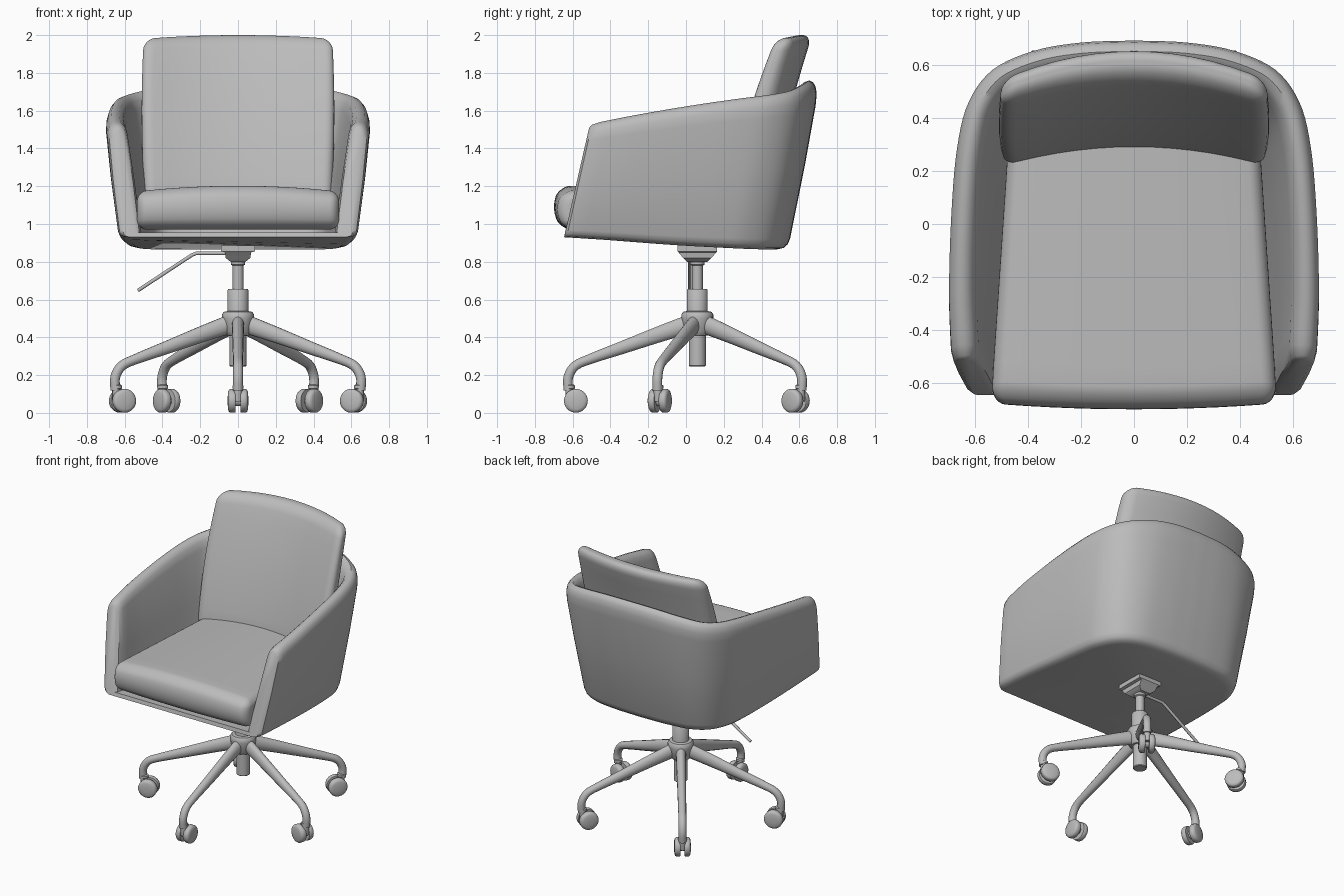
import bpy, bmesh, math
from mathutils import Vector, Matrix

cube = bpy.data.objects.get("Cube")
if cube:
    bpy.data.objects.remove(cube, do_unlink=True)

GREY = (0.5, 0.5, 0.5, 1)
mat = bpy.data.materials.new("plain grey")
mat.use_nodes = True
mat.diffuse_color = GREY
mat.node_tree.nodes["Principled BSDF"].inputs["Base Color"].default_value = GREY

HUB = Vector((0, 0.06, 0))
parts = []


def finish(name, bm, matrix=Matrix()):
    bmesh.ops.recalc_face_normals(bm, faces=bm.faces)
    mesh = bpy.data.meshes.new(name)
    bm.to_mesh(mesh)
    bm.free()
    mesh.materials.append(mat)
    ob = bpy.data.objects.new(name, mesh)
    ob.matrix_world = matrix
    bpy.context.collection.objects.link(ob)
    parts.append(ob)
    return ob


def spline(points, steps):
    """Smooth curve through the given points."""
    p = [Vector(q) for q in points]
    p = [2 * p[0] - p[1]] + p + [2 * p[-1] - p[-2]]
    out = []
    for a, b, c, d in zip(p, p[1:], p[2:], p[3:]):
        for k in range(steps):
            t = k / steps
            out.append(0.5 * (2 * b + (c - a) * t + (2 * a - 5 * b + 4 * c - d) * t ** 2
                              + (3 * b - a - 3 * c + d) * t ** 3))
    return out + [p[-2]]


def skin(bm, rows, closed):
    for a, b in zip(rows, rows[1:]):
        n = len(a)
        for i in range(n if closed else n - 1):
            j = (i + 1) % n
            bm.faces.new((a[i], a[j], b[j], b[i]))


def cap_ends(bm, rows):
    bm.faces.new(rows[0])
    bm.faces.new(rows[-1])


def lathe(name, profile, matrix, sides=28):
    """Turned part from (radius, height) pairs, capped at both ends."""
    bm = bmesh.new()
    rows = [[bm.verts.new((r * math.cos(k * math.tau / sides), r * math.sin(k * math.tau / sides), z))
             for k in range(sides)] for r, z in profile]
    skin(bm, rows, True)
    cap_ends(bm, rows)
    return finish(name, bm, matrix)


def tube(name, path, radii, matrix=Matrix(), sides=14):
    """Oval bar along a path in a vertical plane; radii are (wide, tall) pairs."""
    bm = bmesh.new()
    rows = []
    for i, p in enumerate(path):
        tan = (path[min(i + 1, len(path) - 1)] - path[max(i - 1, 0)]).normalized()
        side = Vector((0, 1, 0))
        up = tan.cross(side)
        wide, tall = radii[i]
        rows.append([bm.verts.new(p + side * wide * math.cos(k * math.tau / sides)
                                  + up * tall * math.sin(k * math.tau / sides))
                     for k in range(sides)])
    skin(bm, rows, True)
    cap_ends(bm, rows)
    return finish(name, bm, matrix)


def cushion(name, low, high, radius, shape):
    """Rounded box, sliced finely enough to bend with the shape function."""
    bm = bmesh.new()
    bmesh.ops.create_cube(bm, size=1)
    low, high = Vector(low), Vector(high)
    for v in bm.verts:
        v.co = Vector([low[k] + (v.co[k] + 0.5) * (high[k] - low[k]) for k in range(3)])
    bmesh.ops.bevel(bm, geom=bm.edges[:], offset=radius, segments=6, profile=0.5, affect='EDGES')
    for axis in range(3):
        normal = Vector((0, 0, 0))
        normal[axis] = 1
        a, b = low[axis] + radius, high[axis] - radius
        n = max(4, int((b - a) / 0.07))
        for k in range(1, n):
            bmesh.ops.bisect_plane(bm, geom=bm.verts[:] + bm.edges[:] + bm.faces[:],
                                   plane_co=normal * (a + (b - a) * k / n), plane_no=normal)
    for v in bm.verts:
        v.co = shape(*v.co)
    return finish(name, bm)


# Shell: upper and lower half outlines from back centre to arm front
TOP = [(0, .712, 1.76), (.2, .704, 1.755), (.38, .672, 1.735), (.54, .6, 1.705), (.635, .475, 1.685),
       (.68, .3, 1.665), (.702, .05, 1.63), (.71, -.25, 1.58), (.698, -.51, 1.53)]
LOW = [(0, .54, .865), (.2, .533, .865), (.38, .505, .865), (.5, .43, .866), (.57, .3, .87),
       (.595, .15, .877), (.612, -.08, .89), (.628, -.38, .913), (.632, -.645, .93)]
# Wall section: (height fraction, inset)
WALL = [(0, .06), (.01, .024), (.03, .007), (.065, 0), (.5, -.004), (.85, 0), (.92, .006), (.965, .02),
        (.99, .038), (1, .06), (.99, .082), (.96, .099), (.9, .108), (.5, .116), (.045, .12)]


def outline(points):
    """Full outline, with an extra station near each arm front for its roundover."""
    half = spline(points, 5)
    half.insert(-1, half[-1].lerp(half[-2], .25))
    mirrored = [Vector((-p.x, p.y, p.z)) for p in half[:0:-1]]
    return mirrored + half


bm = bmesh.new()
top, low = outline(TOP), outline(LOW)
last = len(top) - 1
ROUND = {0: .55, 1: .86}
rows = []
for f, inset in WALL:
    row = []
    for i in range(last + 1):
        keep = ROUND.get(min(i, last - i), 1)
        height = f * (1 - .07 * (1 - keep))
        path = [low[j].lerp(top[j], height) for j in (max(i - 1, 0), i, min(i + 1, last))]
        tan = path[2] - path[0]
        inward = Vector((tan.y, -tan.x, 0)).normalized()
        thicken = .03 * (1 - abs(2 * i / last - 1)) if inset > .11 else 0
        row.append(bm.verts.new(path[1] + inward * (.058 + (inset - .058) * keep + thicken)))
    rows.append(row)
skin(bm, rows, False)
cap_ends(bm, rows)
for end in (0, last):
    bm.faces.new([r[end] for r in rows])
bm.faces.new((rows[0][0], rows[0][last], rows[-1][last], rows[-1][0]))
finish("armchair_shell", bm)


# Cushions
def seat_shape(x, y, z):
    u = x / 0.5
    back = (y + 0.64) / 1.04
    crown = 1 - u * u
    bulge = max(0, 1 - ((z - 1.075) / .1) ** 2) * max(0, 1 - back * 8)
    return Vector((u * (0.538 - 0.07 * back), y - 0.022 * crown * (1 - back) - .037 * bulge,
                   z + 0.03 * crown * (z - .97) / .2))


def back_shape(x, y, z):
    u, d = x / 0.5, z - 1.2
    front = 0.295 + 0.22 * d + 0.14 * d * d
    depth = y * (1.08 - 0.5 * d * d) * (1 - .15 * u * u)
    return Vector((x * (1 + 0.02 * math.sin(max(d, 0) * 4)), front + depth - (0.07 + .03 * d) * u * u,
                   z + 0.02 * (1 - u * u)))


cushion("seat_cushion", (-.5, -.64, .97), (.5, .4, 1.172), .05, seat_shape)
cushion("back_cushion", (-.5, 0, 1.1), (.5, .15, 1.98), .062, back_shape)

# Column and hub
at_hub = Matrix.Translation(HUB)
lathe("lower_tube", [(.04, .245), (.045, .25), (.045, .45)], at_hub)
lathe("hub", [(.06, .41), (.075, .43), (.085, .5), (.085, .52), (.075, .535), (.05, .54)], at_hub)
lathe("column_sleeve", [(.055, .5), (.055, .65), (.05, .657), (.03, .657)], at_hub)
lathe("gas_piston", [(.029, .64), (.029, .78), (.038, .785), (.038, .83)], at_hub)

# Tilt mechanism: tapered tray under the seat
bm = bmesh.new()
rows = []
for hx, hy, z in [(.04, .055, .80), (.065, .075, .82), (.07, .1, .85), (.09, .105, .855), (.09, .105, .885)]:
    rows.append([bm.verts.new((sx * hx, sy * hy, z)) for sx, sy in ((-1, -1), (1, -1), (1, 1), (-1, 1))])
skin(bm, rows, True)
cap_ends(bm, rows)
finish("tilt_mechanism", bm, at_hub)

# Height lever
lever = [Vector(p) for p in ((0, .02, .845), (-.22, .02, .845), (-.245, .02, .835), (-.53, .02, .648))]
tube("height_lever", lever, [(.01, .01)] * len(lever), sides=10)

# Five legs with twin-wheel casters
LEG = [(.03, 0, .475), (.2, 0, .417), (.4, 0, .345), (.56, 0, .288), (.645, 0, .25), (.683, 0, .19), (.683, 0, .12)]
leg_path = spline(LEG, 4)
leg_radii = [(.034 - .008 * t, .052 - .026 * t) for t in (min(1, p.x / .6) for p in leg_path)]
WHEEL = [(.03, -.02), (.06, -.02), (.063, -.016), (.063, .007), (.058, .015), (.045, .02), (.015, .022)]
for k in range(5):
    turn = at_hub @ Matrix.Rotation(math.radians(-90 + 72 * k), 4, 'Z')
    tube(f"leg_{k + 1}", leg_path, leg_radii, turn)
    lathe(f"caster_stem_{k + 1}", [(.02, .06), (.022, .07), (.022, .125), (.029, .13), (.029, .145), (.022, .15)],
          turn @ Matrix.Translation((.677, 0, 0)), 16)
    axle = turn @ Matrix.Translation((.643, 0, .064))
    lathe(f"caster_axle_{k + 1}", [(.028, -.03), (.028, .03)], axle @ Matrix.Rotation(math.pi / 2, 4, 'X'), 16)
    for side, label in ((1, "a"), (-1, "b")):
        spin = Matrix.Rotation(-side * math.pi / 2, 4, 'X')
        lathe(f"caster_wheel_{k + 1}{label}", WHEEL, axle @ Matrix.Translation((0, side * .033, 0)) @ spin)

# Smooth shading with sharp edges kept
bpy.ops.object.select_all(action='DESELECT')
for ob in parts:
    ob.select_set(True)
bpy.context.view_layer.objects.active = parts[0]
bpy.ops.object.shade_smooth_by_angle(angle=math.radians(40))
